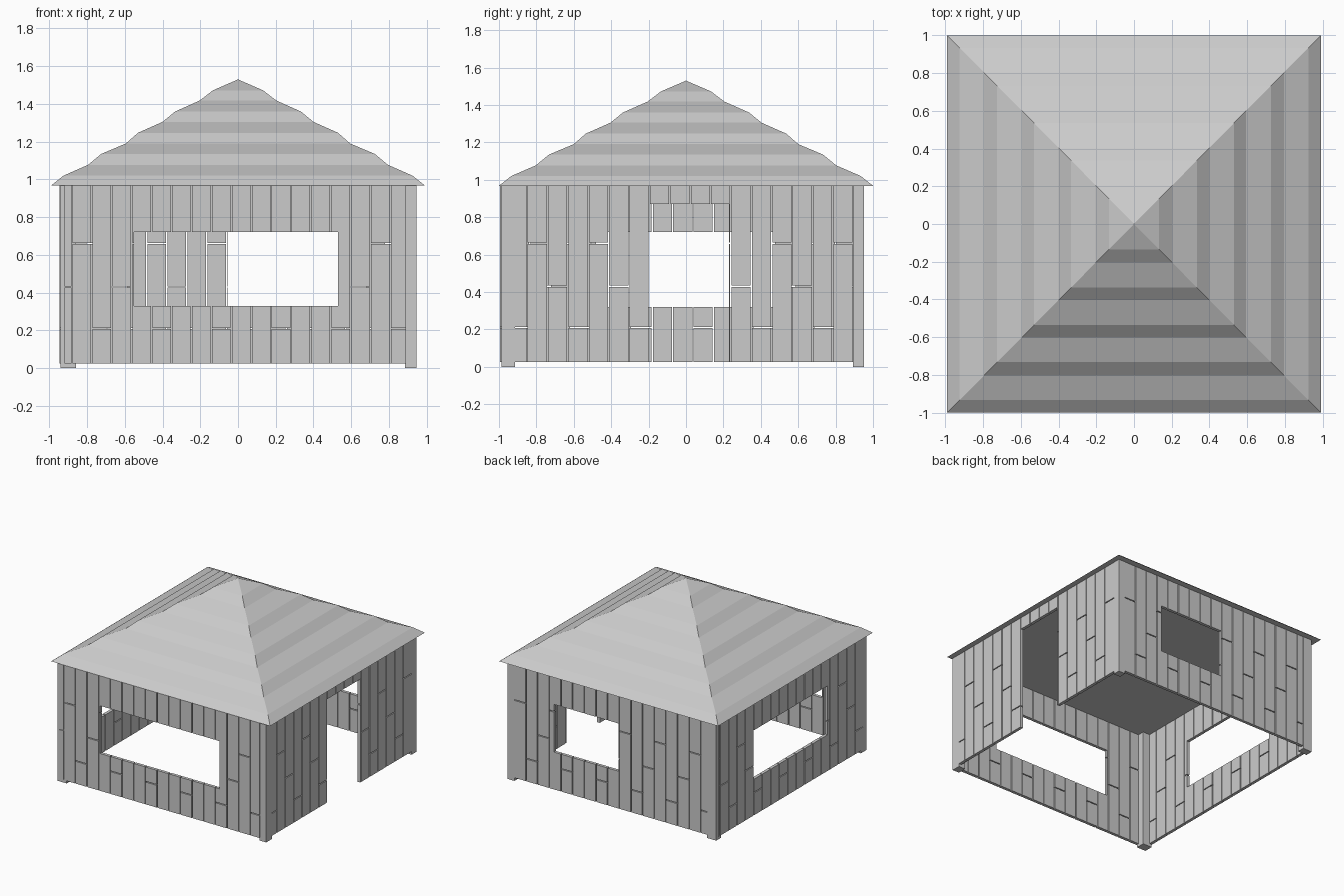
import bpy, bmesh

if "Cube" in bpy.data.objects:
    bpy.data.objects.remove(bpy.data.objects["Cube"])

GAP = 0.007          # seam between boards
Z0, Z1 = 0.025, 0.967
JOINTS = (0.66, 0.43, 0.21)


def finish(name, bm):
    bmesh.ops.recalc_face_normals(bm, faces=bm.faces)
    me = bpy.data.meshes.new(name)
    bm.to_mesh(me)
    bm.free()
    ob = bpy.data.objects.new(name, me)
    bpy.context.collection.objects.link(ob)
    return ob


def box(bm, lo, hi):
    vs = bmesh.ops.create_cube(bm, size=1)["verts"]
    for v in vs:
        for i in range(3):
            v.co[i] = (lo[i] + hi[i]) / 2 + v.co[i] * (hi[i] - lo[i])


def wall(name, axis, span, depth, opening, start, pitch, order):
    """Vertical boards with staggered joints along an axis, leaving an opening."""
    bm = bmesh.new()
    ou0, ou1, oz0, oz1 = opening
    for i in range(-1, 20):
        a = max(span[0], start + i * pitch + GAP / 2)
        b = min(span[1], start + (i + 1) * pitch - GAP / 2)
        if b - a < 0.005:
            continue
        j = JOINTS[order[i % 3]]
        cuts = [a] + [u for u in (ou0, ou1) if a < u < b] + [b]
        for u0, u1 in zip(cuts, cuts[1:]):
            inside = ou0 < (u0 + u1) / 2 < ou1
            for s0, s1 in ((Z0, j - GAP / 2), (j + GAP / 2, Z1)):
                parts = [(s0, s1)]
                if inside:
                    parts = [(s0, min(s1, oz0)), (max(s0, oz1), s1)]
                for z0, z1 in parts:
                    if z1 - z0 < 0.004:
                        continue
                    lo, hi = [depth[0]] * 2 + [z0], [depth[1]] * 2 + [z1]
                    lo[axis], hi[axis] = u0, u1
                    box(bm, lo, hi)
    return finish(name, bm)


# Plank walls with windows and a doorway
wall("front_wall", 0, (-0.92, 0.89), (-0.995, -0.97), (-0.55, 0.53, 0.33, 0.72),
     -0.88, 0.1055, (0, 2, 1))
wall("back_wall", 0, (-0.89, 0.89), (0.925, 0.95), (-0.055, 0.53, 0.33, 0.72),
     -0.905, 0.1055, (2, 0, 1))
wall("right_wall", 1, (-0.915, 0.893), (0.92, 0.945), (-0.2, 0.23, -0.1, 0.87),
     -0.85, 0.109, (0, 1, 2))
wall("left_wall", 1, (-0.97, 0.925), (-0.945, -0.92), (-0.48, 0.47, 0.32, 0.72),
     -0.835, 0.109, (1, 0, 2))

# Corner posts
for sx, px in (("left", (-0.94, -0.858)), ("right", (0.885, 0.946))):
    for sy, py in (("front", (-0.987, -0.915)), ("back", (0.892, 0.952))):
        bm = bmesh.new()
        box(bm, (px[0], py[0], 0), (px[1], py[1], Z1))
        finish(f"{sy}_{sx}_post", bm)

# Stepped pyramid roof, closed flat underneath
profile = [(0.99, 0.968), (0.925, 1.02), (0.795, 1.077), (0.725, 1.135),
           (0.595, 1.19), (0.53, 1.247), (0.4, 1.305), (0.333, 1.36),
           (0.203, 1.418), (0.133, 1.472)]
bm = bmesh.new()
rings = [[bm.verts.new((sx * r, sy * r * 1.01, z))
          for sx, sy in ((-1, -1), (1, -1), (1, 1), (-1, 1))] for r, z in profile]
bm.faces.new(rings[0][::-1])
for lower, upper in zip(rings, rings[1:]):
    for k in range(4):
        n = (k + 1) % 4
        bm.faces.new((lower[k], lower[n], upper[n], upper[k]))
tip = bm.verts.new((0, 0, 1.53))
for k in range(4):
    bm.faces.new((rings[-1][k], rings[-1][(k + 1) % 4], tip))
finish("roof", bm)
